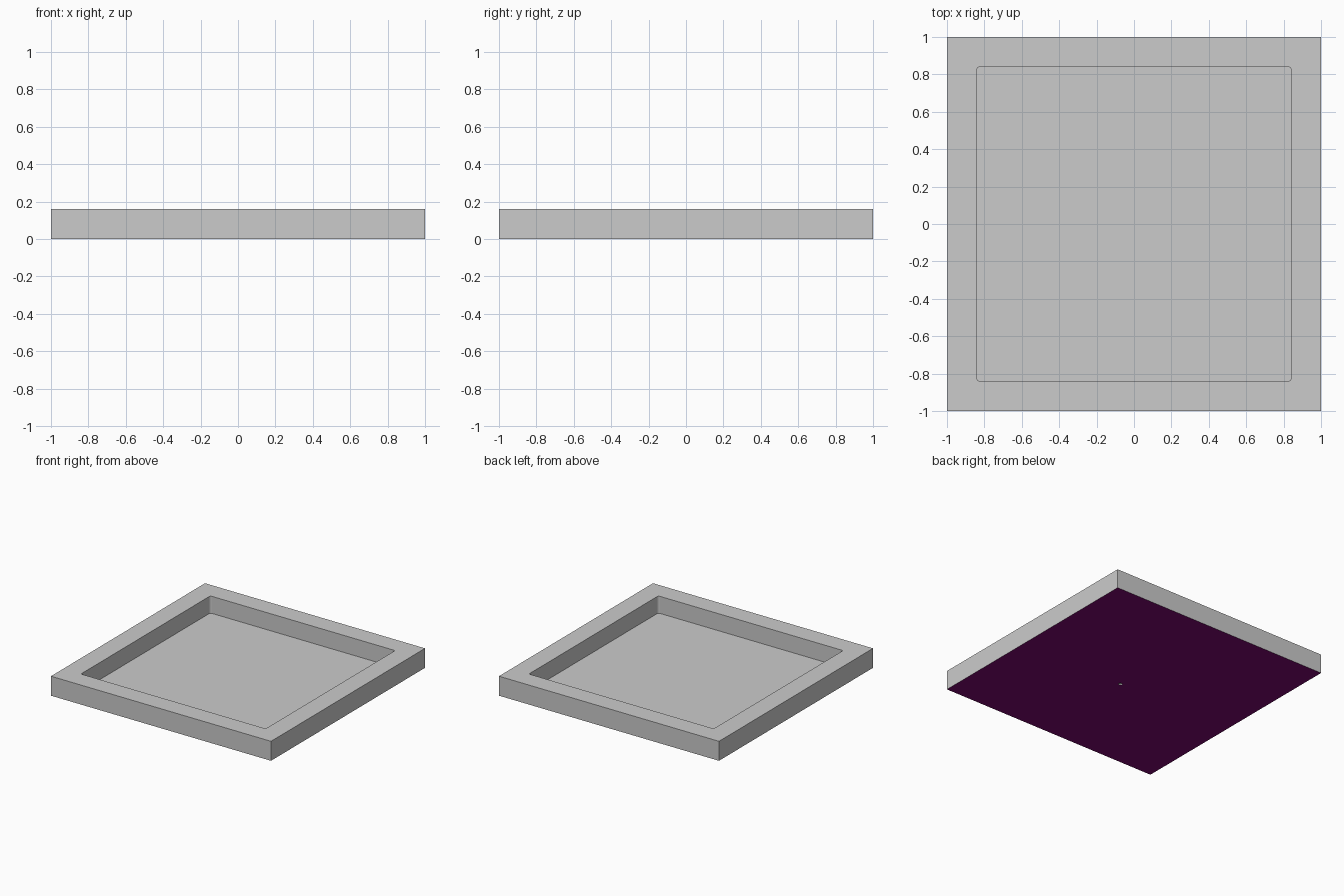
import bpy, bmesh
from mathutils import Matrix, Vector

if "Cube" in bpy.data.objects:
    bpy.data.objects.remove(bpy.data.objects["Cube"])

SIDE, HEIGHT = 2.0, 0.16
RECESS, FLOOR_Z = 1.68, 0.02
CORNER = 0.015


def material(name, color):
    m = bpy.data.materials.new(name)
    m.diffuse_color = color
    m.use_nodes = True
    m.node_tree.nodes["Principled BSDF"].inputs["Base Color"].default_value = m.diffuse_color
    return m


def make_object(name, bm):
    mesh = bpy.data.meshes.new(name)
    bm.to_mesh(mesh)
    bm.free()
    obj = bpy.data.objects.new(name, mesh)
    bpy.context.collection.objects.link(obj)
    return obj


def box(width, z0, z1):
    bm = bmesh.new()
    size = Matrix.Diagonal((width, width, z1 - z0, 1))
    bmesh.ops.create_cube(bm, size=1, matrix=Matrix.Translation((0, 0, (z0 + z1) / 2)) @ size)
    return bm


def cut(obj, cutter):
    cutter.hide_render = True
    cutter.hide_set(True)
    mod = obj.modifiers.new(cutter.name, 'BOOLEAN')
    mod.operation = 'DIFFERENCE'
    mod.solver = 'EXACT'
    mod.object = cutter


grey = material("grey", (0.8, 0.8, 0.8, 1))
purple = material("purple_underside", (0.2, 0.002, 0.16, 1))

# Tray slab with a purple underside
bm = box(SIDE, 0, HEIGHT)
bm.normal_update()
for f in bm.faces:
    f.material_index = 1 if f.normal.z < -0.5 else 0
tray = make_object("tray", bm)
tray.data.materials.append(grey)
tray.data.materials.append(purple)

# Square recess with slightly rounded corners
bm = box(RECESS, FLOOR_Z, HEIGHT + 0.1)
upright = [e for e in bm.edges if abs(e.verts[0].co.z - e.verts[1].co.z) > 0.05]
bmesh.ops.bevel(bm, geom=upright, offset=CORNER, segments=4, profile=0.5, affect='EDGES')
recess = make_object("recess_cutter", bm)
recess.data.materials.append(grey)
cut(tray, recess)

# Tiny dimple in the underside
bm = bmesh.new()
bmesh.ops.create_cone(bm, cap_ends=True, segments=12, radius1=0.015, radius2=0.015,
                      depth=0.02, matrix=Matrix.Translation((0.05, -0.1, 0)))
dimple = make_object("dimple_cutter", bm)
dimple.data.materials.append(grey)
cut(tray, dimple)
